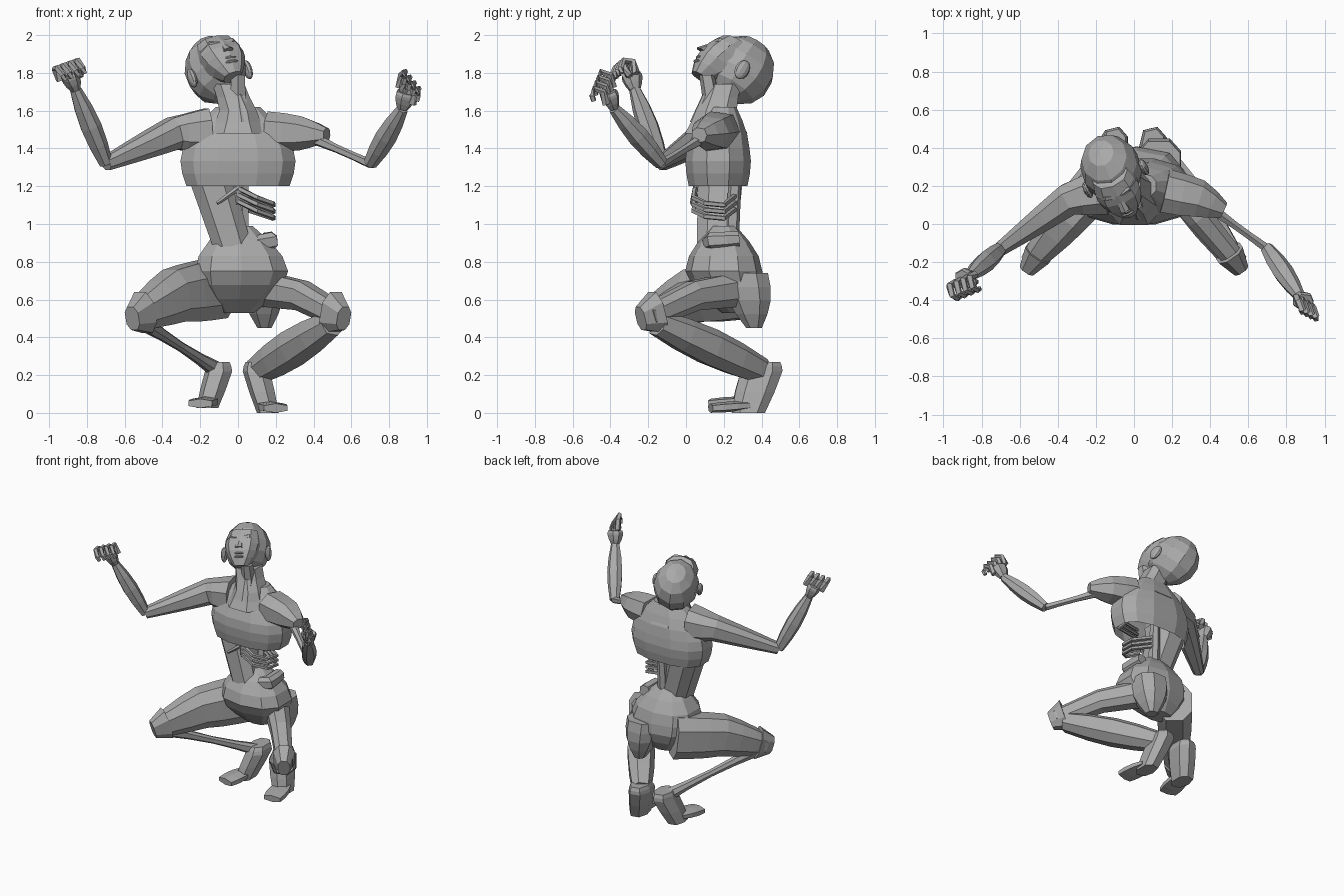
import bpy, bmesh, math
from mathutils import Vector, Matrix, Euler

cube = bpy.data.objects.get("Cube")
if cube:
    bpy.data.objects.remove(cube)

skin = bpy.data.materials.new("ashen grey")
skin.use_nodes = True
skin.diffuse_color = (0.4, 0.4, 0.4, 1)
skin.node_tree.nodes["Principled BSDF"].inputs["Base Color"].default_value = skin.diffuse_color


def finish(name, bm, matrix):
    bm.transform(matrix)
    bmesh.ops.recalc_face_normals(bm, faces=bm.faces)
    mesh = bpy.data.meshes.new(name)
    bm.to_mesh(mesh)
    bm.free()
    mesh.materials.append(skin)
    bpy.context.collection.objects.link(bpy.data.objects.new(name, mesh))


def along(path, t):
    """Point at fraction t of a path, each segment counting equally."""
    place = t * (len(path) - 1)
    index = min(int(place), len(path) - 2)
    return Vector(path[index]).lerp(Vector(path[index + 1]), place - index)


def sweep(name, path, start, end, swell=0, flat=1, steps=4, sides=8,
          level=False, hollow=False, matrix=Matrix()):
    """Skin a path with boxy rings whose half width runs from start to end, swelling midway."""
    bm = bmesh.new()
    centres = [along(path, i / steps) for i in range(steps + 1)]
    rings = []
    for i, centre in enumerate(centres):
        t = i / steps
        width = start + (end - start) * t + swell * math.sin(math.pi * t)
        across, other = Vector((1, 0, 0)), Vector((0, 1, 0))
        if not level:
            tangent = (centres[min(i + 1, steps)] - centres[max(i - 1, 0)]).normalized()
            reference = Vector((0, 0, 1)) if abs(tangent.z) < 0.9 else Vector((0, 1, 0))
            across = tangent.cross(reference).normalized()
            other = across.cross(tangent)
        ring = []
        for k in range(sides):
            angle = math.tau * (k + 0.5) / sides
            u, v = [math.copysign(abs(c) ** 0.8, c) for c in (math.cos(angle), math.sin(angle))]
            ring.append(bm.verts.new(centre + across * u * width + other * v * width * flat))
        rings.append(ring)
    for lower, upper in zip(rings, rings[1:]):
        for k in range(sides):
            n = (k + 1) % sides
            bm.faces.new((lower[k], lower[n], upper[n], upper[k]))
    bm.faces.new(rings[-1])
    if not hollow:
        bm.faces.new(rings[0])
    finish(name, bm, matrix)


def ball(name, centre, radii, matrix):
    bm = bmesh.new()
    bmesh.ops.create_uvsphere(bm, u_segments=10, v_segments=7, radius=1)
    finish(name, bm, matrix @ Matrix.Translation(centre) @ Matrix.Diagonal((*radii, 1)))


# Torso: chest hollow from below, surviving right flank, pelvis
sweep("chest", [(0, .17, 1.2), (0, .17, 1.4), (0, .2, 1.62)], .28, .12, swell=.1,
      flat=.57, steps=6, sides=12, level=True, hollow=True)
sweep("flank", [(-.13, .18, 1.3), (-.13, .18, 1.2), (-.03, .16, .88)], .14, .11, level=True)
sweep("spine", [(.03, .27, 1.4), (.02, .24, .9)], .03, .04, sides=6, level=True)
sweep("pelvis", [(0, .26, .53), (.02, .2, .75), (0, .2, .99)], .09, .08, swell=.17,
      flat=.8, steps=6, sides=10, level=True)
sweep("torn_buttock", [(.13, .31, .74), (.14, .36, .45)], .12, .04, swell=.03, flat=1.1, level=True)

# Exposed ribs and entrails
for i in range(3):
    drop = Vector((0, 0, -.035 * i))
    low_rib = [(0, .05, 1.19), (.1, .04, 1.14), (.18, .1, 1.11), (.19, .2, 1.1), (.04, .26, 1.15)]
    sweep(f"hanging_rib_{i + 1}", [Vector(p) + drop for p in low_rib], .014, .014, sides=5)
    inner_rib = [(0, .04, 1.25), (.22, .1, 1.23), (.22, .24, 1.25), (.03, .27, 1.28)]
    sweep(f"inner_rib_{i + 1}", [Vector(p) - drop for p in inner_rib], .012, .012, steps=3, sides=5)
sweep("breastbone_tip", [(0, .05, 1.24), (0, .05, 1.1)], .03, .01, flat=.5, sides=5, level=True)
sweep("loose_rib", [(0, .05, 1.19), (-.11, .03, 1.11)], .015, .01, sides=5)
sweep("entrails", [(.04, .2, .88), (.07, .13, .88), (.17, .14, .91), (.16, .28, .92)],
      .04, .04, swell=.01, steps=6, sides=7)

# Neck and windpipe
sweep("neck", [(0, .16, 1.48), (0, .16, 1.6), (-.05, .2, 1.74)], .16, .09, swell=-.02,
      flat=1.1, level=True)
sweep("throat", [(.02, .07, 1.54), (0, .13, 1.68), (0, .11, 1.79)], .05, .04, sides=6, level=True)

# Head, tilted back and turned
turn = Euler([math.radians(a) for a in (-35, -8, 22)]).to_matrix().to_4x4()
head = Matrix.Translation((-.12, .29, 1.815)) @ turn
ball("skull", (0, 0, 0), (.16, .185, .185), head)
sweep("face", [(0, -.08, .1), (0, -.12, -.03), (0, -.17, -.165)], .1, .05, swell=.045,
      steps=5, sides=10, level=True, matrix=head)
sweep("nose", [(0, -.2, .03), (0, -.24, -.04)], .014, .028, steps=2, sides=6, level=True, matrix=head)
for name, height in (("upper_lip", -.08), ("lower_lip", -.105)):
    ball(name, (0, -.225, height), (.038, .02, .01), head)
for side, s in (("left", 1), ("right", -1)):
    sweep(side + "_brow", [(s * .015, -.2, .035), (s * .06, -.195, .045), (s * .105, -.145, .03)],
          .016, .014, sides=5, matrix=head)
    ball(side + "_cheekbone", (s * .075, -.155, -.035), (.035, .04, .022), head)
    ball(side + "_ear", (s * .16, -.035, -.05), (.022, .04, .055), head)


# Half-closed hands with curled fingers
def hand(side, wrist, palm, row, curl):
    row, curl = Vector(row).normalized(), Vector(curl).normalized()
    out = (palm - wrist).normalized()
    top = palm + out * .03
    sweep(side + "_palm", [wrist, palm, top], .03, .05, swell=.015, flat=.85, sides=7)
    for i in range(4):
        knuckle = top + row * (i - 1.5) * .04
        bend = knuckle + out * .05
        tip = knuckle + curl * .08
        sweep(f"{side}_finger_{i + 1}", [knuckle - out * .02, bend, bend + curl * .05, tip, tip - out * .03],
              .021, .014, sides=5)
    root = palm - row * .05
    sweep(side + "_thumb", [palm, root + curl * .04, root + curl * .05 + out * .06], .02, .015, sides=5)


# Arms: fleshy on the right, a torn stump and bare bone on the left
for side, s in (("left", 1), ("right", -1)):
    collar = Vector((s * .16, .17, 1.49))
    shoulder = Vector((s * .34, .13, 1.48))
    elbow = Vector((s * .7, -.13, 1.32))
    if s > 0:
        wrist, palm = Vector((.87, -.38, 1.61)), Vector((.885, -.4, 1.67))
        stump = Vector((.47, .07, 1.47))
        sweep("left_shoulder", [collar, shoulder, stump], .12, .045, swell=.02, flat=.9, sides=7)
        sweep("left_arm_bone", [shoulder, elbow], .04, .025, swell=-.01, sides=6)
        hand(side, wrist, palm, (.6, -.3, -.75), (.3, -.8, .3))
    else:
        wrist, palm = Vector((-.86, -.27, 1.71)), Vector((-.885, -.285, 1.77))
        sweep("right_upper_arm", [collar, shoulder, elbow], .13, .04, swell=.005, steps=6)
        hand(side, wrist, palm, (-.85, -.35, -.3), (.25, -.9, .1))
    sweep(side + "_forearm", [elbow, wrist], .035, .03, swell=.022, sides=7)

# Legs: full right thigh over a bare shin bone, wasted left thigh over a full shin
for side, s, thigh, tall, shin, calf, lift in (("left", 1, .09, 1.1, .07, .03, 0),
                                               ("right", -1, .13, 1.3, .045, -.02, .025)):
    rise = Vector((0, 0, lift))
    hip = Vector((s * .11, .31, .66))
    mid_thigh = Vector((s * .34, .04, .62))
    knee = Vector((s * .54, -.2, .51))
    ankle = Vector((s * .1, .4, .22))
    sole = Vector((s * .16, .33, 0)) + rise
    toe = Vector((s * .2, .13, .025)) + rise
    sweep(side + "_thigh", [hip, mid_thigh, knee], thigh, .06, swell=(thigh - .09) / 2, flat=tall, steps=6)
    sweep(side + "_kneecap", [knee.lerp(mid_thigh, .2), knee + Vector((s * .02, -.04, -.01))],
          .08, .045, flat=1.5, steps=2)
    sweep(side + "_shin", [knee.lerp(hip, .1) - Vector((0, 0, .05)), ankle], shin, shin, swell=calf, sides=7)
    sweep(side + "_heel", [ankle + Vector((0, .01, .05)), ankle, sole], .06, .06, swell=.015,
          flat=1.5, sides=7, level=True)
    sweep(side + "_toes", [sole + Vector((0, 0, .04)), toe], .06, .07, swell=.015, flat=.35, steps=3, sides=6)
